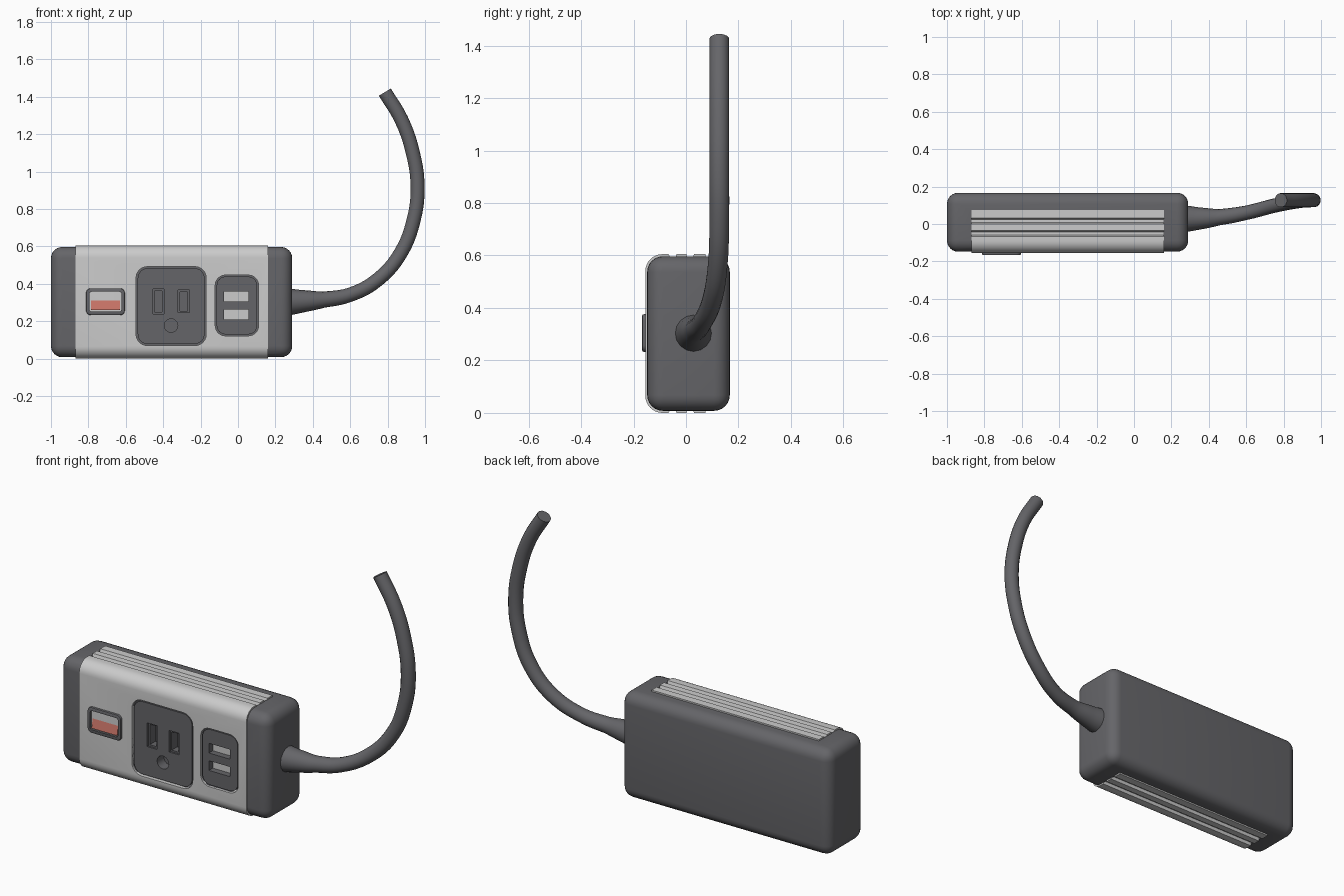
import bpy, bmesh, math

if "Cube" in bpy.data.objects:
    bpy.data.objects.remove(bpy.data.objects["Cube"])

X0, X1, ZC = -0.87, 0.16, 0.3025      # sleeve ends and mid height


def material(name, rgb):
    m = bpy.data.materials.new(name)
    m.diffuse_color = (*rgb, 1)
    m.use_nodes = True
    m.node_tree.nodes["Principled BSDF"].inputs["Base Color"].default_value = m.diffuse_color
    return m


DARK = material("dark_plastic", (0.13, 0.13, 0.14))
LIGHT = material("light_metal", (0.6, 0.6, 0.61))
RED = material("red_plastic", (0.6, 0.18, 0.14))


def extrude(name, points, offset, mat):
    """Closed outline of 3D points, extruded by an offset vector."""
    bm = bmesh.new()
    face = bm.faces.new([bm.verts.new(p) for p in points])
    geo = bmesh.ops.extrude_face_region(bm, geom=[face])["geom"]
    bmesh.ops.translate(bm, vec=offset,
                        verts=[g for g in geo if isinstance(g, bmesh.types.BMVert)])
    bmesh.ops.recalc_face_normals(bm, faces=bm.faces)
    me = bpy.data.meshes.new(name)
    bm.to_mesh(me)
    bm.free()
    ob = bpy.data.objects.new(name, me)
    bpy.context.collection.objects.link(ob)
    me.materials.append(mat)
    return ob


def slab(name, x0, x1, z0, z1, y0, y1, r=0.0, mat=DARK, seg=6):
    """Rounded rectangle in the front plane with depth y0..y1."""
    if r == 0:
        pts = [(x0, y0, z0), (x1, y0, z0), (x1, y0, z1), (x0, y0, z1)]
    else:
        pts = []
        corners = [(x1 - r, z1 - r), (x0 + r, z1 - r), (x0 + r, z0 + r), (x1 - r, z0 + r)]
        for k, (cx, cz) in enumerate(corners):
            for i in range(seg + 1):
                a = math.pi / 2 * (k + i / seg)
                pts.append((cx + r * math.cos(a), y0, cz + r * math.sin(a)))
    return extrude(name, pts, (0, y1 - y0, 0), mat)


def apply_mod(ob, mod):
    bpy.context.view_layer.objects.active = ob
    bpy.ops.object.modifier_apply(modifier=mod.name)


def cut(cutter, *targets):
    for t in targets:
        m = t.modifiers.new("cut", "BOOLEAN")
        m.operation, m.solver, m.object = "DIFFERENCE", "EXACT", cutter
        apply_mod(t, m)
    bpy.data.objects.remove(cutter)


def bevel(ob, width, segments):
    m = ob.modifiers.new("bevel", "BEVEL")
    m.width, m.segments = width, segments
    m.limit_method, m.angle_limit = "ANGLE", math.radians(50)
    apply_mod(ob, m)


# Dark housing, recessed top and bottom under the sleeve
body = slab("housing", -1.0, 0.29, 0.008, 0.597, -0.148, 0.167)
bevel(body, 0.06, 6)
for z0, z1 in ((0.578, 0.7), (-0.1, 0.027)):
    cut(slab("cutter", X0 + 0.002, X1 - 0.002, z0, z1, -0.3, 0.072), body)

# Light wrap-around sleeve with ribbed top and bottom
half = [(-0.155, 0.0)]
R = 0.065
for i in range(9):
    a = math.pi / 2 * i / 8
    half.append((-0.155 + R - R * math.cos(a), ZC - R + R * math.sin(a)))
for g in (-0.066, 0.001):             # grooves
    half += [(g, ZC), (g + 0.006, ZC - 0.016), (g + 0.024, ZC - 0.016), (g + 0.030, ZC)]
half += [(0.074, ZC), (0.074, ZC - 0.04), (-0.075, ZC - 0.04), (-0.115, ZC - 0.08)]
mirrored = [(y, -z) for y, z in reversed(half[1:])]
profile = half[1:] + mirrored
sleeve = extrude("sleeve", [(X0, y, z + ZC) for y, z in profile], (X1 - X0, 0, 0), LIGHT)


def pocket(x0, x1, z0, z1, r):
    cut(slab("cutter", x0, x1, z0, z1, -0.3, -0.055, r), body, sleeve)


# Power outlet plate with slots and earth hole
pocket(-0.545, -0.170, 0.070, 0.492, 0.06)
outlet = slab("outlet_plate", -0.536, -0.179, 0.079, 0.483, -0.149, -0.05, 0.052)
for x0, x1, z0, z1 in ((-0.455, -0.396, 0.240, 0.372), (-0.320, -0.260, 0.246, 0.366)):
    cut(slab("cutter", x0, x1, z0, z1, -0.3, -0.139), outlet)
    cut(slab("cutter", x0 + 0.009, x1 - 0.009, z0 + 0.009, z1 - 0.009, -0.3, -0.09), outlet)
cut(slab("cutter", -0.394, -0.322, 0.141, 0.213, -0.3, -0.09, 0.0359), outlet)

# USB plate with two lined ports
pocket(-0.122, 0.110, 0.122, 0.447, 0.055)
usb = slab("usb_plate", -0.114, 0.102, 0.130, 0.439, -0.149, -0.05, 0.047)
ports = []
for i, z in enumerate((0.236, 0.333)):
    cut(slab("cutter", -0.075, 0.056, z - 0.027, z + 0.027, -0.3, -0.08), usb)
    ports.append(slab(f"usb_port_{i + 1}", -0.076, 0.057, z - 0.028, z + 0.028,
                      -0.115, -0.07, mat=LIGHT))

# Switch: raised frame with a red rocker
frame = slab("switch_frame", -0.812, -0.605, 0.233, 0.376, -0.167, -0.10, 0.025)
bevel(frame, 0.006, 2)
cut(slab("cutter", -0.794, -0.623, 0.252, 0.358, -0.3, -0.13, 0.012), frame)
wedge = [(-0.787, -0.164, 0.259), (-0.787, -0.148, 0.351),
         (-0.787, -0.12, 0.351), (-0.787, -0.12, 0.259)]
rocker = extrude("switch_rocker", wedge, (0.157, 0, 0), RED)

# Cord with flared strain relief: x, y, z, radius
path = [(0.27, 0.028, 0.303, 0.072), (0.36, 0.03, 0.308, 0.058), (0.46, 0.037, 0.316, 0.043),
        (0.60, 0.06, 0.342, 0.038), (0.75, 0.098, 0.425, 0.038), (0.87, 0.121, 0.565, 0.038),
        (0.94, 0.127, 0.745, 0.038), (0.96, 0.127, 0.92, 0.038), (0.935, 0.127, 1.10, 0.038),
        (0.875, 0.127, 1.275, 0.038), (0.785, 0.127, 1.425, 0.038)]
cu = bpy.data.curves.new("cord", "CURVE")
cu.dimensions = "3D"
cu.bevel_depth, cu.bevel_resolution, cu.resolution_u = 1.0, 6, 5
cu.use_fill_caps = True
sp = cu.splines.new("BEZIER")
sp.bezier_points.add(len(path) - 1)
for p, (x, y, z, r) in zip(sp.bezier_points, path):
    p.co, p.radius = (x, y, z), r
    p.handle_left_type = p.handle_right_type = "AUTO"
cord = bpy.data.objects.new("cord", cu)
bpy.context.collection.objects.link(cord)
cu.materials.append(DARK)
bpy.ops.object.select_all(action="DESELECT")
cord.select_set(True)
bpy.context.view_layer.objects.active = cord
bpy.ops.object.convert(target="MESH")

# Smooth shading with sharp edges kept
for ob in list(bpy.context.scene.objects):
    bpy.ops.object.select_all(action="DESELECT")
    ob.select_set(True)
    bpy.context.view_layer.objects.active = ob
    bpy.ops.object.shade_smooth_by_angle(angle=math.radians(35))
